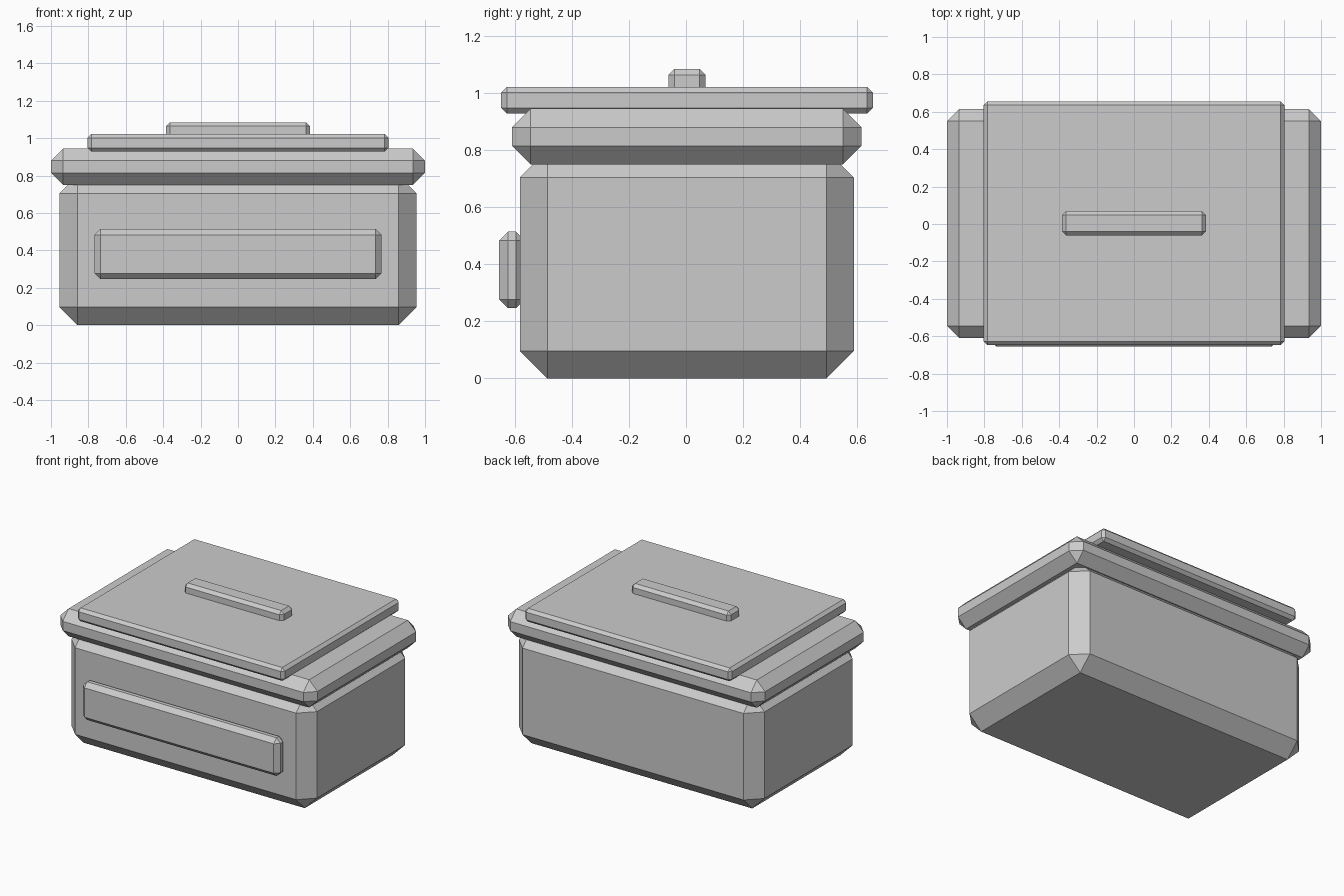
import bpy
import bmesh
from mathutils import Vector

if "Cube" in bpy.data.objects:
    bpy.data.objects.remove(bpy.data.objects["Cube"])

grey = bpy.data.materials.new("plain grey")
grey.diffuse_color = (0.6, 0.6, 0.6, 1.0)
grey.use_nodes = True
grey.node_tree.nodes["Principled BSDF"].inputs["Base Color"].default_value = grey.diffuse_color


def chamfered_box(name, x, y, z, chamfer):
    """Box spanning the (min, max) ranges, with flat 45-degree chamfers."""
    bm = bmesh.new()
    bmesh.ops.create_cube(bm, size=1.0)
    size = Vector((x[1] - x[0], y[1] - y[0], z[1] - z[0]))
    centre = Vector((x[1] + x[0], y[1] + y[0], z[1] + z[0])) / 2
    bmesh.ops.scale(bm, vec=size, verts=bm.verts)
    bmesh.ops.translate(bm, vec=centre, verts=bm.verts)
    bmesh.ops.bevel(bm, geom=bm.edges[:], offset=chamfer, offset_type='OFFSET',
                    segments=1, profile=0.5, affect='EDGES', clamp_overlap=True)
    bmesh.ops.recalc_face_normals(bm, faces=bm.faces)
    mesh = bpy.data.meshes.new(name)
    bm.to_mesh(mesh)
    bm.free()
    mesh.materials.append(grey)
    obj = bpy.data.objects.new(name, mesh)
    bpy.context.collection.objects.link(obj)
    return obj


# Main container, its top chamfer tucked into the rim
chamfered_box("body", (-0.955, 0.955), (-0.582, 0.588), (0.0, 0.80), 0.096)

# Wide collar around the top
chamfered_box("rim", (-1.0, 1.0), (-0.61, 0.615), (0.75, 0.945), 0.065)

# Thin lid overhanging front and back
chamfered_box("lid", (-0.804, 0.804), (-0.648, 0.655), (0.928, 1.022), 0.02)

# Grip on the lid
chamfered_box("lid_handle", (-0.385, 0.385), (-0.061, 0.069), (0.98, 1.085), 0.021)

# Raised plate on the front
chamfered_box("front_panel", (-0.767, 0.767), (-0.655, -0.565), (0.246, 0.514), 0.031)
